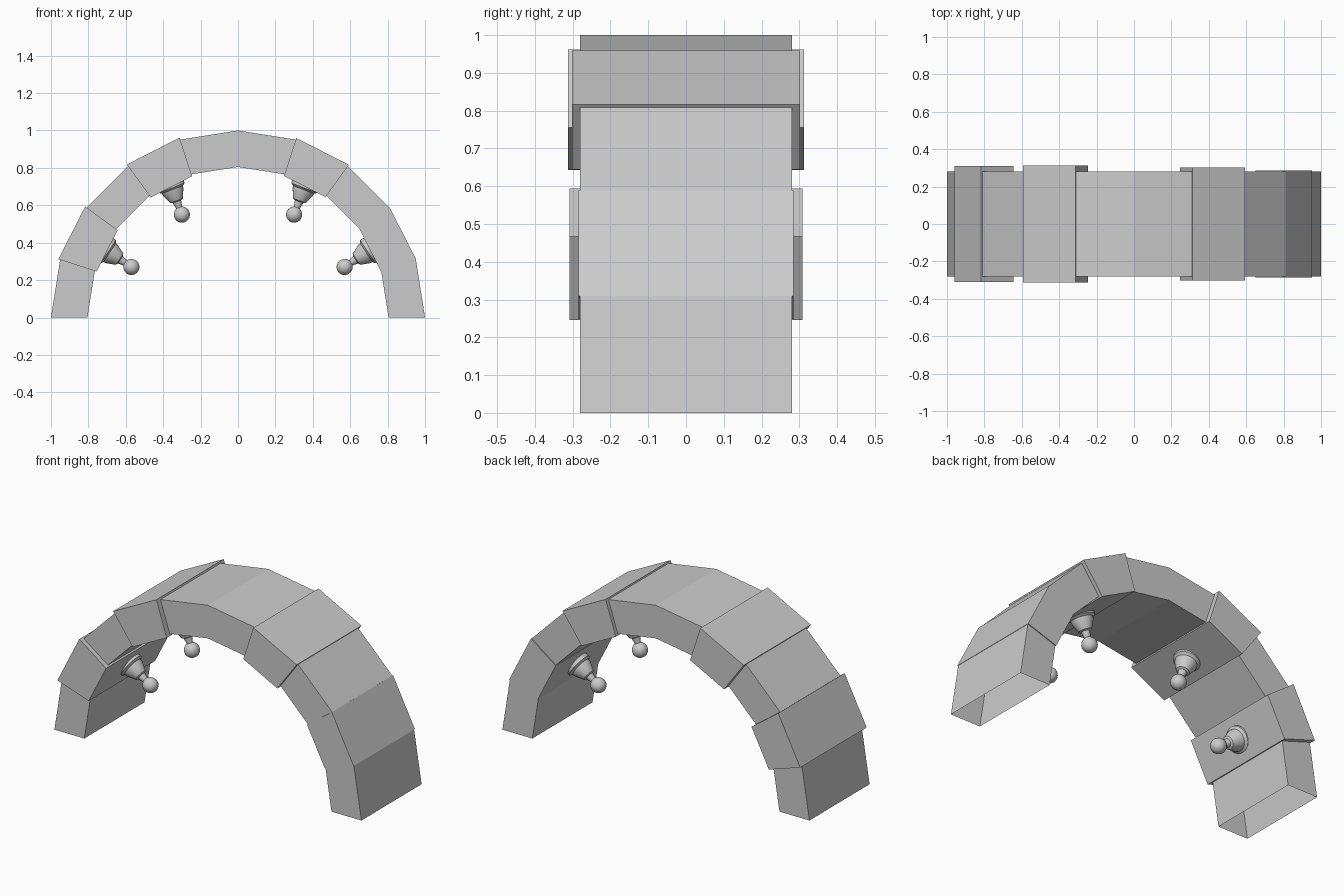
import bpy, bmesh
from math import cos, sin, pi, radians
from mathutils import Vector

if "Cube" in bpy.data.objects:
    bpy.data.objects.remove(bpy.data.objects["Cube"])

R_OUT, R_IN = 1.0, 0.805


def arch_part(name, angles, half, r_out, r_in, capped):
    """Sweep a rectangular section through the given angles (degrees)."""
    bm = bmesh.new()
    rings = []
    for a in angles:
        c, s = cos(radians(a)), sin(radians(a))
        rings.append([bm.verts.new((r * c, y, r * s)) for r, y in
                      ((r_out, -half), (r_out, half), (r_in, half), (r_in, -half))])
    for p, q in zip(rings, rings[1:]):
        for i in range(4):
            j = (i + 1) % 4
            bm.faces.new((p[i], p[j], q[j], q[i]))
    if capped:
        bm.faces.new(rings[0])
        bm.faces.new(rings[-1])
    bmesh.ops.recalc_face_normals(bm, faces=bm.faces)
    me = bpy.data.meshes.new(name)
    bm.to_mesh(me)
    bm.free()
    ob = bpy.data.objects.new(name, me)
    bpy.context.collection.objects.link(ob)
    return ob


def stud(name, base, ball):
    """Turned stud with flange, cone, neck and a ball tip."""
    axis = ball - base
    length, rb = axis.length, 0.043
    prof = [(-0.01, 0), (-0.01, 0.074), (0.012, 0.074), (0.022, 0.06), (0.035, 0.058),
            (0.085, 0.036), (0.09, 0.024), (length - rb * 0.95, 0.017)]
    prof += [(length - rb * cos(t), rb * sin(t))
             for t in (pi * k / 12 for k in range(2, 12))]
    prof.append((length + rb, 0))
    n = 24
    bm = bmesh.new()
    rings = []
    for d, r in prof:
        if r == 0:
            rings.append([bm.verts.new((0, 0, d))] * n)
        else:
            rings.append([bm.verts.new((r * cos(2 * pi * k / n), r * sin(2 * pi * k / n), d))
                          for k in range(n)])
    for p, q in zip(rings, rings[1:]):
        for k in range(n):
            m = (k + 1) % n
            bm.faces.new(list(dict.fromkeys((p[k], p[m], q[m], q[k]))))
    bmesh.ops.recalc_face_normals(bm, faces=bm.faces)
    me = bpy.data.meshes.new(name)
    bm.to_mesh(me)
    bm.free()
    ob = bpy.data.objects.new(name, me)
    ob.location = base
    ob.rotation_euler = axis.to_track_quat('Z', 'Y').to_euler()
    bpy.context.collection.objects.link(ob)
    bpy.ops.object.select_all(action='DESELECT')
    ob.select_set(True)
    bpy.context.view_layer.objects.active = ob
    bpy.ops.object.shade_smooth_by_angle(angle=radians(35))


# Main arch, hollow and open at the feet
arch_part("arch", range(0, 181, 18), 0.28, R_OUT, R_IN, False)

# Wider blocks: name, start angle, half width, radial growth
for name, a, half, grow in (("lower_right_block", 18, 0.285, 0.002),
                            ("upper_right_block", 54, 0.302, 0.009),
                            ("upper_left_block", 108, 0.313, 0.011),
                            ("lower_left_block", 144, 0.309, 0.01)):
    arch_part(name, (a, a + 18), half, R_OUT + grow, R_IN - grow, True)

# Studs under the wide blocks, mirrored left and right
for side, sx in (("right", 1), ("left", -1)):
    for level, a, bx, bz in (("lower", 27, 0.57, 0.27), ("upper", 63, 0.30, 0.55)):
        r = 0.79
        stud(f"{level}_{side}_stud",
             Vector((sx * r * cos(radians(a)), 0, r * sin(radians(a)))),
             Vector((sx * bx, 0, bz)))
